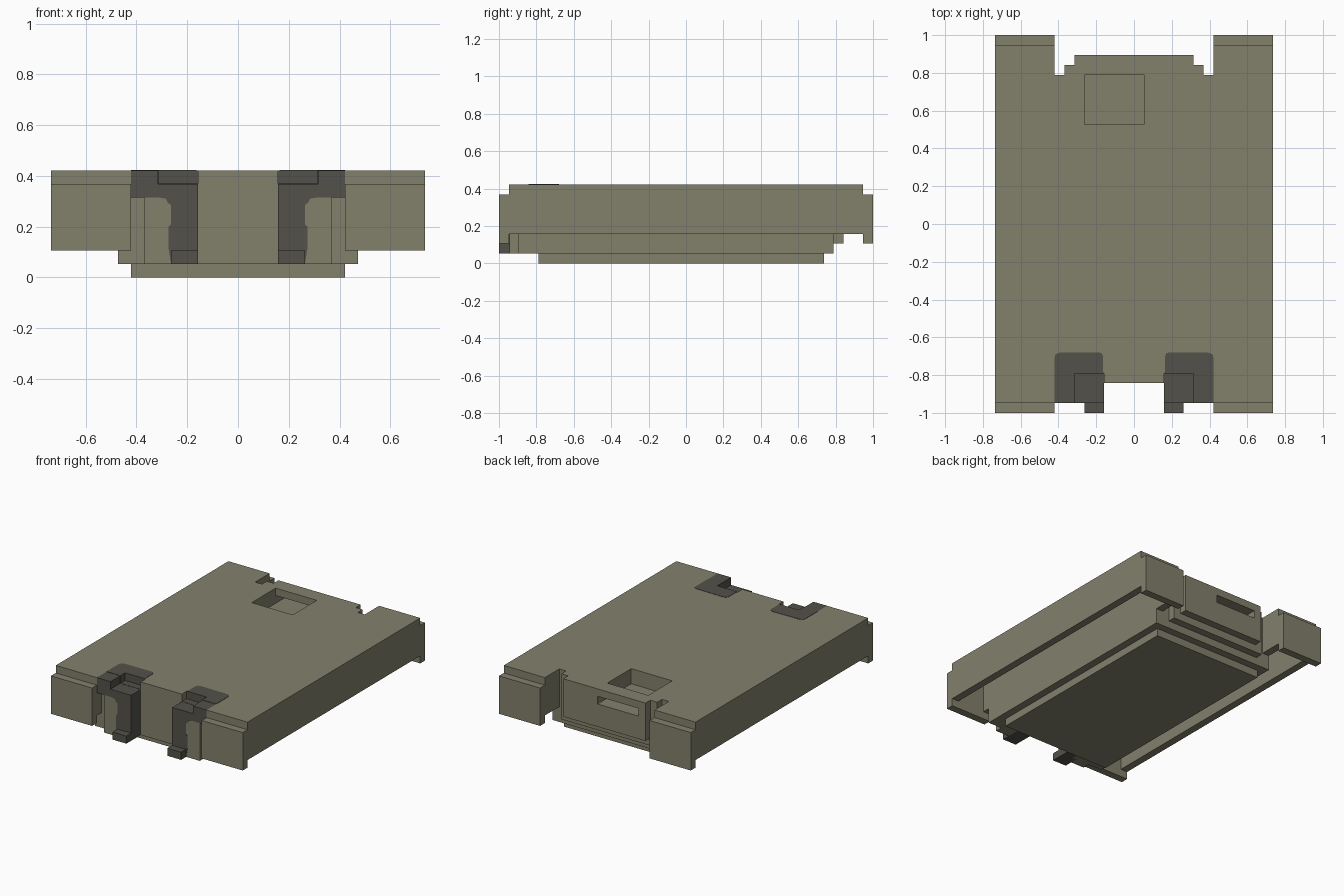
import bpy, bmesh
from mathutils import Vector

if "Cube" in bpy.data.objects:
    bpy.data.objects.remove(bpy.data.objects["Cube"], do_unlink=True)

U = 1 / 19  # one grid step of the blocky design


def material(name, rgb):
    m = bpy.data.materials.new(name)
    m.use_nodes = True
    m.diffuse_color = (*rgb, 1)
    bsdf = m.node_tree.nodes["Principled BSDF"]
    bsdf.inputs["Base Color"].default_value = (*rgb, 1)
    bsdf.inputs["Roughness"].default_value = 0.8
    return m


OLIVE = material("olive grey", (0.225, 0.218, 0.152))
DARK = material("dark grey", (0.086, 0.083, 0.068))


def prism(name, mat, pts, axis, lo, hi, mirror=False, cutter=None):
    """Extrude a 2D outline (the two other axes, in order) from lo to hi."""
    def place(p, h):
        c = list(p)
        c.insert(axis, h)
        return Vector(c) * U
    bm = bmesh.new()
    face = bm.faces.new([bm.verts.new(place(p, lo)) for p in pts])
    top = bmesh.ops.extrude_face_region(bm, geom=[face])["geom"]
    shift = Vector((0, 0, 0))
    shift[axis] = (hi - lo) * U
    bmesh.ops.translate(bm, vec=shift, verts=[v for v in top if isinstance(v, bmesh.types.BMVert)])
    bmesh.ops.recalc_face_normals(bm, faces=bm.faces)
    mesh = bpy.data.meshes.new(name)
    bm.to_mesh(mesh)
    bm.free()
    mesh.materials.append(mat)
    ob = bpy.data.objects.new(name, mesh)
    bpy.context.collection.objects.link(ob)
    if mirror:
        ob.modifiers.new("mirror", 'MIRROR').use_mirror_merge = False
    if cutter:
        b = ob.modifiers.new("cut", 'BOOLEAN')
        b.operation, b.object, b.solver = 'DIFFERENCE', cutter, 'EXACT'
    return ob


def box(name, x, y, z, mat=OLIVE, **kw):
    pts = [(x[0], y[0]), (x[1], y[0]), (x[1], y[1]), (x[0], y[1])]
    return prism(name, mat, pts, 2, z[0], z[1], **kw)


# Helper that cuts the top recess and the slot through the rear panel
cut = prism("recess_cutter", OLIVE,
            [(10, 6), (18, 6), (18, 7.02), (15, 7.02), (15, 9), (10, 9)], 0, -5, 1)
cut.hide_render = True
cut.hide_viewport = True

# Top plate with front hook recesses and stepped rear tongue
half = [(3, -16), (3, -15), (6, -15), (6, -16), (8, -16), (8, -18), (14, -18), (14, 18),
        (8, 18), (8, 15), (7, 15), (7, 16), (6, 16), (6, 17)]
prism("top_plate", OLIVE, half + [(-x, y) for x, y in reversed(half)], 2, 7, 8, cutter=cut)

# Core and rear steps
box("core", (-8, 8), (-16, 15), (1, 7), cutter=cut)
box("rear_step", (-7, 7), (15, 16), (2, 7), cutter=cut)
box("rear_panel", (-6, 6), (15, 17), (3, 7), cutter=cut)
box("bottom_plate", (-8, 8), (-15, 14), (0, 1))

# Side shell, open from below
box("lower_flange", (8, 9), (-17, 15), (1, 3), mirror=True)
box("inner_wall", (8, 9), (-18, 18), (3, 7), mirror=True)
box("outer_wall", (13, 14), (-18, 18), (3, 7), mirror=True)
box("front_end_wall", (8, 14), (-19, -18), (2, 7), mirror=True)
box("rear_end_wall", (8, 14), (18, 19), (2, 7), mirror=True)

# Front posts beside the hooks
box("front_post", (4.5, 7), (-17.95, -16), (1, 6.5), mirror=True)
box("front_post_step", (7, 8), (-17, -16), (1, 6.5), mirror=True)

# Dark hooks: front arm, foot and the flush patch on the top plate
arm = [(3, 1), (5, 1), (5.2, 2.2), (5.2, 3.8), (5, 4), (5, 5.4), (5.25, 5.6), (5.4, 5.9),
       (6, 6), (8, 6), (8, 8), (6, 8), (6, 7), (3, 7)]
prism("hook_arm", DARK, arm, 1, -18, -16, mirror=True)
box("hook_foot", (3, 5), (-19, -18), (1, 2), DARK, mirror=True)
box("hook_recess_floor", (3, 6), (-16, -15), (6.5, 7.03), DARK, mirror=True)
patch = [(3.1, -15.04), (5.96, -15.04), (5.96, -16), (8, -16), (8, -13.5), (7.9, -13.1),
         (7.5, -12.95), (3.6, -12.9), (3.25, -13), (3.1, -13.3)]
prism("hook_top_patch", DARK, patch, 2, 7.9, 8.04, mirror=True)
box("hook_recess_back", (3, 6), (-15.04, -14.96), (7, 8.02), DARK, mirror=True)
box("hook_recess_side", (5.96, 6.04), (-16, -15), (7, 8.02), DARK, mirror=True)
